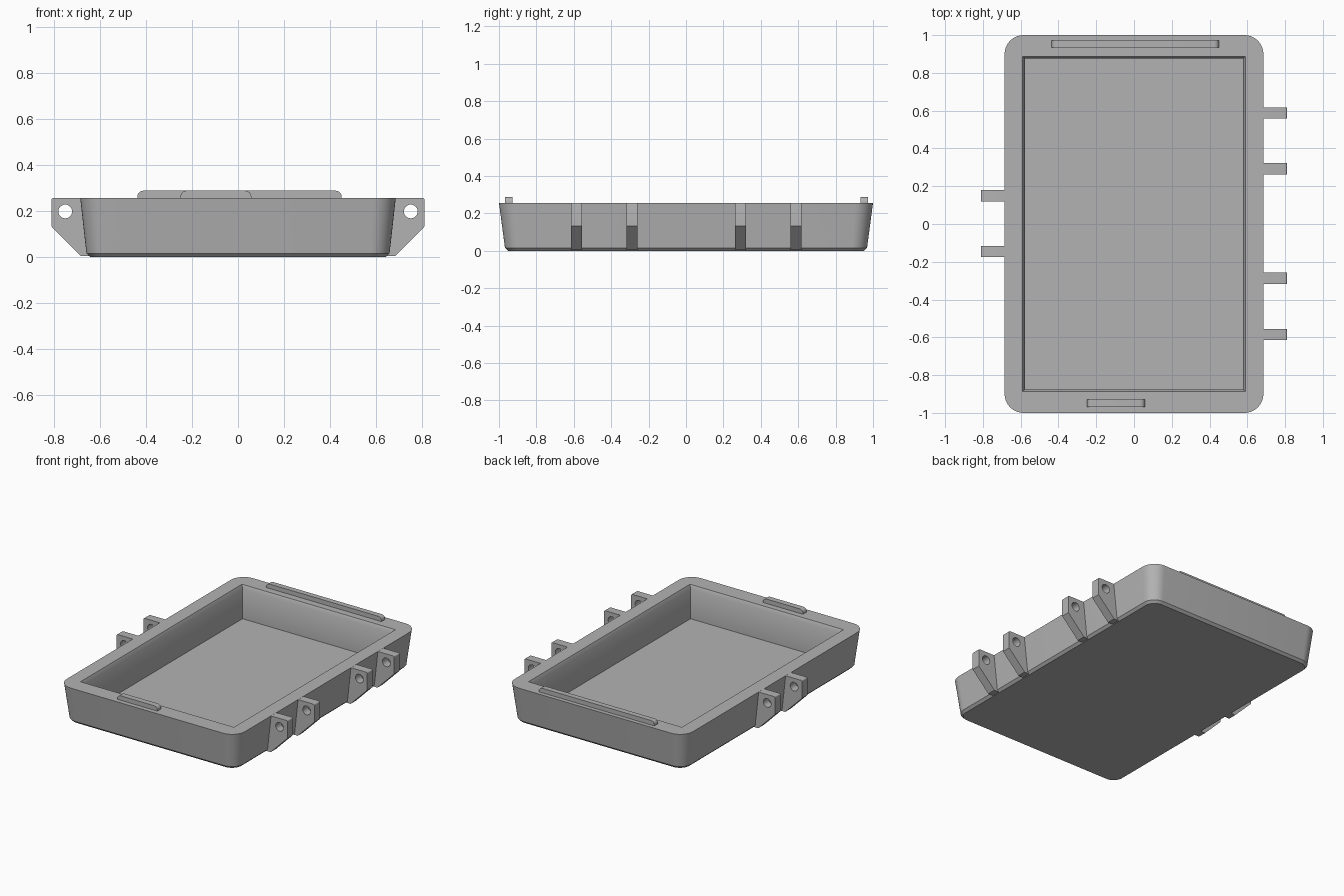
import bpy, bmesh
from math import sin, cos, pi

cube = bpy.data.objects.get("Cube")
if cube:
    bpy.data.objects.remove(cube)

grey = bpy.data.materials.new("plain grey")
grey.use_nodes = True
grey.diffuse_color = (0.45, 0.45, 0.45, 1)
grey.node_tree.nodes["Principled BSDF"].inputs["Base Color"].default_value = grey.diffuse_color

RIM = 0.257  # height of the tray rim
SEG = 10     # segments per rounded corner


def finish(bm, name):
    bmesh.ops.recalc_face_normals(bm, faces=bm.faces)
    mesh = bpy.data.meshes.new(name)
    bm.to_mesh(mesh)
    bm.free()
    mesh.materials.append(grey)
    obj = bpy.data.objects.new(name, mesh)
    bpy.context.collection.objects.link(obj)
    bpy.ops.object.select_all(action='DESELECT')
    obj.select_set(True)
    bpy.context.view_layer.objects.active = obj
    bpy.ops.object.shade_smooth_by_angle(angle=pi / 6)
    return obj


def arc(cx, cy, r, start, sweep, n):
    return [(cx + r * cos(start + sweep * i / n), cy + r * sin(start + sweep * i / n))
            for i in range(n + 1)]


def rounded_ring(bm, hx, hy, r, z):
    verts = []
    for k, (sx, sy) in enumerate([(1, 1), (-1, 1), (-1, -1), (1, -1)]):
        for x, y in arc(sx * (hx - r), sy * (hy - r), r, k * pi / 2, pi / 2, SEG):
            verts.append(bm.verts.new((x, y, z)))
    return verts


def extruded_plate(name, outline, y0, y1, hole=None):
    # Fill an x-z outline, with an optional hole, and extrude it along y
    bm = bmesh.new()
    edges = []
    for loop in [outline] + ([hole] if hole else []):
        vs = [bm.verts.new((x, y0, z)) for x, z in loop]
        edges += [bm.edges.new((vs[i - 1], vs[i])) for i in range(len(vs))]
    bmesh.ops.triangle_fill(bm, edges=edges, use_beauty=True)
    new = bmesh.ops.extrude_face_region(bm, geom=bm.faces[:], use_keep_orig=True)
    moved = [g for g in new["geom"] if isinstance(g, bmesh.types.BMVert)]
    bmesh.ops.translate(bm, verts=moved, vec=(0, y1 - y0, 0))
    return finish(bm, name)


# Tray: bottom chamfer, drafted wall, rim, inner lip, cavity and floor
bm = bmesh.new()
rings = [rounded_ring(bm, *p) for p in [
    (0.642, 0.952, 0.07, 0),
    (0.658, 0.968, 0.085, 0.016),
    (0.685, 1.0, 0.1, RIM),
    (0.590, 0.887, 0, RIM),
    (0.578, 0.875, 0, RIM - 0.025),
    (0.578, 0.875, 0, 0.025),
]]
for a, b in zip(rings, rings[1:]):
    for i in range(len(a)):
        bm.faces.new((a[i - 1], a[i], b[i], b[i - 1]))
bm.faces.new(rings[0])
bm.faces.new(rings[-1])
bmesh.ops.remove_doubles(bm, verts=bm.verts, dist=0.0001)
finish(bm, "tray")


# Raised ridges on the front and back rims
def ridge(name, x0, x1, y0, y1):
    r, top = 0.026, 0.288
    outline = [(x0, RIM - 0.01), (x1, RIM - 0.01)]
    outline += arc(x1 - r, top - r, r, 0, pi / 2, 6)
    outline += arc(x0 + r, top - r, r, pi / 2, pi / 2, 6)
    extruded_plate(name, outline, y0, y1)


ridge("back_ridge", -0.437, 0.45, 0.934, 0.972)
ridge("front_ridge", -0.25, 0.058, -0.968, -0.928)


# Hinge and latch lugs with pin holes
def lug(name, side, y):
    outline = [(0.62, 0.004), (0.682, 0.004), (0.81, 0.133)]
    outline += arc(0.802, RIM - 0.0085, 0.008, 0, pi / 2, 4) + [(0.62, RIM - 0.0005)]
    hole = arc(0.75, 0.198, 0.03, 0, 2 * pi, 24)[:-1]
    extruded_plate(name, [(side * x, z) for x, z in outline], y - 0.03, y + 0.03,
                   [(side * x, z) for x, z in hole])


for i, y in enumerate((-0.585, -0.288, 0.292, 0.588)):
    lug(f"left_lug_{i + 1}", 1, y)
for i, y in enumerate((-0.146, 0.15)):
    lug(f"right_lug_{i + 1}", -1, y)
